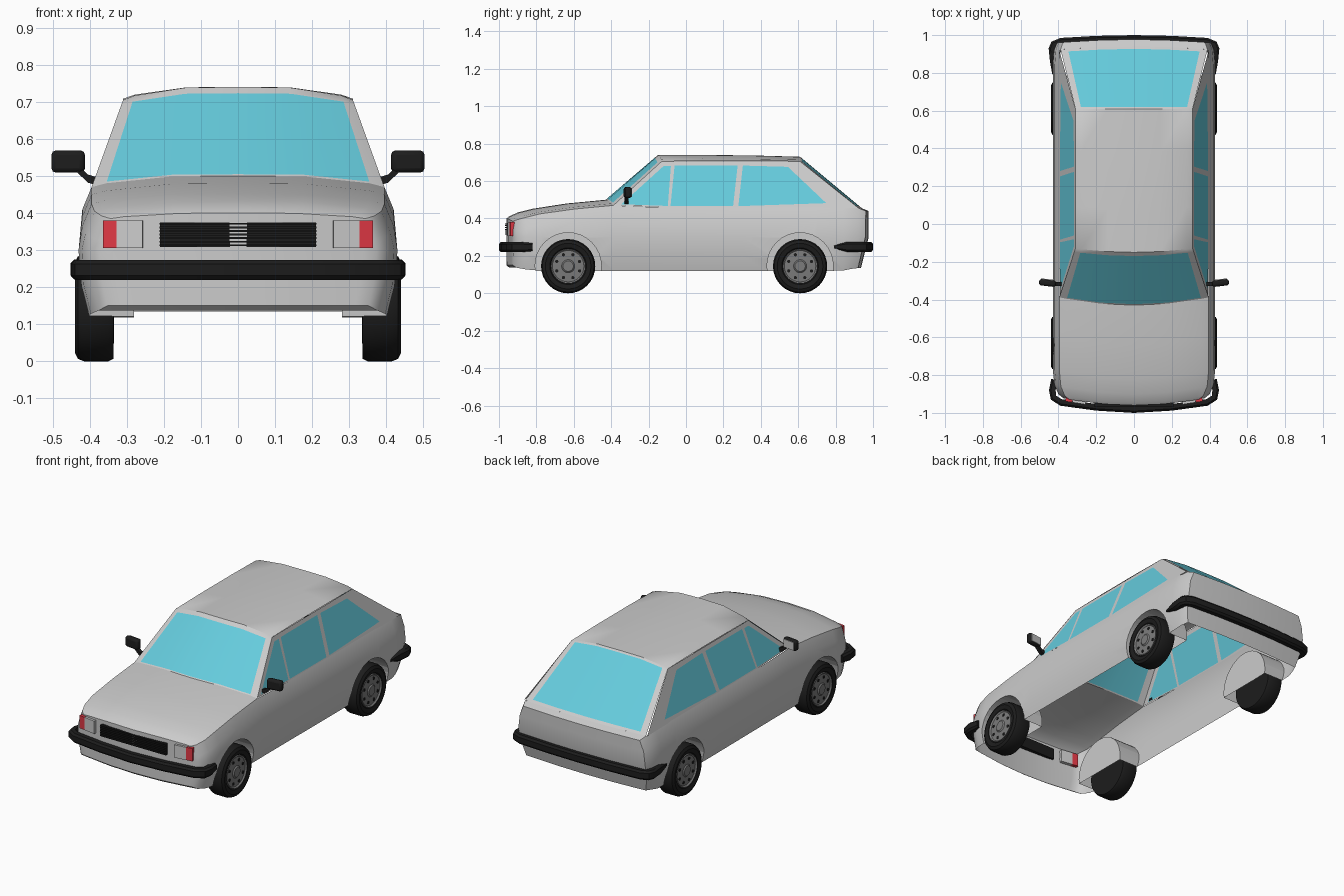
import bpy, bmesh, math
from mathutils import Vector, Matrix

if "Cube" in bpy.data.objects:
    bpy.data.objects.remove(bpy.data.objects["Cube"])

F = [-1, -.9, -.45, 0, .45, .9, 1]          # columns across the car


def mat(name, r, g, b):
    m = bpy.data.materials.new(name)
    m.diffuse_color = (r, g, b, 1)
    m.use_nodes = True
    m.node_tree.nodes["Principled BSDF"].inputs["Base Color"].default_value = m.diffuse_color
    return m


BLACK = mat("black_rubber", .012, .012, .012)
GLASS = mat("blue_glass", .13, .6, .72)
RED = mat("red_lamp", .75, .04, .06)
HUB = mat("hub_grey", .2, .2, .2)


def smooth(ob, angle=35):
    bpy.ops.object.select_all(action='DESELECT')
    ob.select_set(True)
    bpy.context.view_layer.objects.active = ob
    bpy.ops.object.shade_smooth_by_angle(angle=math.radians(angle))


def make(name, faces, material=None):
    """Object from a list of faces, each a list of points."""
    bm = bmesh.new()
    for f in faces:
        bm.faces.new([bm.verts.new(p) for p in f])
    bmesh.ops.remove_doubles(bm, verts=bm.verts, dist=.0004)
    bmesh.ops.dissolve_degenerate(bm, edges=bm.edges, dist=.0002)
    bmesh.ops.recalc_face_normals(bm, faces=bm.faces)
    me = bpy.data.meshes.new(name)
    bm.to_mesh(me)
    bm.free()
    ob = bpy.data.objects.new(name, me)
    bpy.context.collection.objects.link(ob)
    if material:
        me.materials.append(material)
    smooth(ob)
    return ob


def loft(rings, caps=True):
    n = len(rings[0])
    out = [[a[i], a[(i + 1) % n], b[(i + 1) % n], b[i]]
           for a, b in zip(rings, rings[1:]) for i in range(n)]
    return out + ([rings[0], rings[-1]] if caps else [])


def box(name, loc, size, material=None, rot=0, bevel=0):
    bpy.ops.mesh.primitive_cube_add(size=1, location=loc, rotation=(0, 0, rot))
    ob = bpy.context.object
    ob.name = name
    ob.scale = size
    bpy.ops.object.transform_apply(location=False, rotation=False, scale=True)
    if material:
        ob.data.materials.append(material)
    if bevel:
        m = ob.modifiers.new("round", 'BEVEL')
        m.width, m.segments = bevel, 2
        smooth(ob)
    return ob


# Lower body: stations (y, width factor, bottom z, shoulder z, centre top z)
STATIONS = [(-.96, .87, .15, .385, .40), (-.945, .93, .137, .392, .412), (-.90, .98, .128, .405, .432),
            (-.82, 1, .12, .425, .452), (-.64, 1, .12, .45, .48), (-.43, 1, .12, .47, .50),
            (-.2, 1, .12, .462, .462), (.3, 1, .118, .46, .46), (.70, 1, .118, .46, .46),
            (.86, 1, .122, .458, .458), (.94, .985, .13, .455, .455), (.977, .95, .135, .44, .44)]


def body_pt(s, r, f):
    y, k, zb, zs, zt = s
    x = (.405, .425, .43, .42, .395)[r] * k * f
    z = (zb, zb + .08, .30, zs - .06, zs + (zt - zs) * (1 - f ** 4))[r]
    bow = .05 if y < -.4 else (-.02 if y > .85 else 0)
    y += bow * (x / .43) ** 2
    if s[0] > .9:
        y -= .25 * max(0, .3 - z)
    return Vector((x, y, z))


def station_ring(s):
    return ([body_pt(s, 0, f) for f in F] + [body_pt(s, r, 1) for r in (1, 2, 3)] +
            [body_pt(s, 4, f) for f in F[::-1]] + [body_pt(s, r, -1) for r in (3, 2, 1)])


faces = loft([station_ring(s) for s in STATIONS], caps=False)
for s in (STATIONS[0], STATIONS[-1]):
    faces += [[body_pt(s, r, a), body_pt(s, r, b), body_pt(s, r + 1, b), body_pt(s, r + 1, a)]
              for r in range(4) for a, b in zip(F, F[1:])]
body = make("lower_body", faces)

# Wheel wells cut from the solid, then floor and cabin deck opened
AXLES = (-.63, .61)
for y in AXLES:
    for sx in (1, -1):
        bpy.ops.mesh.primitive_cylinder_add(vertices=32, radius=.177, depth=.24,
                                            location=(sx * .4, y, .147), rotation=(0, math.pi / 2, 0))
        cut = bpy.context.object
        cut.hide_render = True
        m = body.modifiers.new("well", 'BOOLEAN')
        m.operation, m.solver, m.object = 'DIFFERENCE', 'EXACT', cut
        bpy.context.view_layer.objects.active = body
        bpy.ops.object.modifier_apply(modifier=m.name)
        bpy.data.objects.remove(cut)
bm = bmesh.new()
bm.from_mesh(body.data)
drop = []
for f in bm.faces:
    c = f.calc_center_median()
    if (f.normal.z < -.9 and c.z < .16) or (f.normal.z > .8 and c.z > .42 and -.40 < c.y < .92):
        drop.append(f)
bmesh.ops.delete(bm, geom=drop, context='FACES')
bm.to_mesh(body.data)
bm.free()
smooth(body)


# Cabin: ruled panels between cross-car edge lines
def cowl(f): return Vector((.395 * f, -.43 + .042 * f * f, .50 - .03 * f ** 4))
def roof_front(f): return Vector((.31 * f, -.15 + .02 * f * f, .74 - .035 * f ** 4))
def roof_rear(f): return Vector((.31 * f, .61, .73 - .025 * f ** 4))
def tail(f): return Vector((.389 * f, .94 - .0165 * f * f, .455))


def panel(lo, hi, vs, crown=0):
    """Returns (frame faces, inner faces) of a panel between two edge lines."""
    def p(f, v):
        return lo(f).lerp(hi(f), v) + Vector((0, 0, crown * 4 * v * (1 - v)))
    rim, inner = [], []
    for i in range(len(vs) - 1):
        for j in range(len(F) - 1):
            q = [p(F[j], vs[i]), p(F[j + 1], vs[i]), p(F[j + 1], vs[i + 1]), p(F[j], vs[i + 1])]
            (inner if i == 1 and 0 < j < 5 else rim).append(q)
    return rim, inner


frame, windscreen = panel(cowl, roof_front, (0, .02, .93, 1))
rear_frame, rear_glass = panel(tail, roof_rear, (0, .04, .97, 1))
roof_rim, roof_mid = panel(roof_front, roof_rear, (0, .3, .7, 1), .004)
frame += rear_frame + roof_rim + roof_mid

# Side windows: (outer cell, glass outline) as y, z
CELLS = [([(-.388, .47), (-.09, .461), (-.07, .705), (-.13, .705)],
          [(-.345, .476), (-.097, .467), (-.081, .68), (-.12, .68)]),
         ([(-.09, .461), (.265, .46), (.29, .705), (-.07, .705)],
          [(-.083, .467), (.252, .466), (.276, .683), (-.061, .682)]),
         ([(.265, .46), (.9235, .455), (.61, .705), (.29, .705)],
          [(.28, .466), (.75, .482), (.545, .676), (.304, .683)])]
side_glass = []
for sx in (1, -1):
    def side(yz): return Vector((sx * (.395 - (yz[1] - .46) * .347), yz[0], yz[1]))
    for outer, inner in CELLS:
        o, g = [side(p) for p in outer], [side(p) for p in inner]
        frame += [[o[i], o[(i + 1) % 4], g[(i + 1) % 4], g[i]] for i in range(4)]
        side_glass.append(g)
make("cabin_frame", frame)
make("windscreen", windscreen, GLASS)
make("rear_window", rear_glass, GLASS)
make("side_windows", side_glass, GLASS)


# Bumpers: rounded section swept round half a plan path and mirrored
def bumper(name, half, z, end):
    path = [Vector(p) for p in half] + [Vector((-x, y)) for x, y in half[-2::-1]]
    sec = [(-.035, -.027), (-.01, -.027), (0, -.016), (0, .016), (-.01, .027), (-.035, .027)]
    rings = []
    for i, p in enumerate(path):
        t = (path[min(i + 1, len(path) - 1)] - path[max(i - 1, 0)]).normalized()
        n = Vector((-t.y, t.x))
        if n.dot(p) < 0:
            n = -n
        k = end if i in (0, len(path) - 1) else 1
        rings.append([(p.x + n.x * a, p.y + n.y * a, z + b * k) for a, b in sec])
    make(name, loft(rings), BLACK)


bumper("front_bumper", [(.438, -.82), (.45, -.88), (.44, -.93), (.39, -.962), (.2, -.988), (0, -1)], .247, .8)
bumper("rear_bumper", [(.432, .79), (.445, .86), (.452, .93), (.437, .965), (.39, .985), (.2, .996), (0, 1)], .248, .3)

# Grille with slats, and lamp clusters
box("grille", (0, -.948, .342), (.42, .022, .066), BLACK)
for i in range(7):
    box("grille_slat", (0, -.96, .313 + i * .0097), (.424, .014, .005), BLACK)
for sx in (1, -1):
    box("headlamp", (sx * .29, -.933, .343), (.07, .034, .074), None, sx * .16)
    box("indicator", (sx * .343, -.925, .343), (.036, .034, .074), RED, sx * .16)


# Wheels: lathed tyre and hub disc with a ring of dark holes
def lathe(name, prof, sx, y, material):
    n = 32
    rings = [[(sx * x, y + r * math.cos(a), .145 + r * math.sin(a))
              for a in (2 * math.pi * i / n for i in range(n))] for r, x in prof]
    make(name, loft(rings), material)


for y in AXLES:
    for sx in (1, -1):
        lathe("tyre", [(.09, .424), (.098, .434), (.122, .44), (.138, .432), (.145, .415),
                       (.145, .35), (.138, .336), (.09, .335)], sx, y, BLACK)
        lathe("hub", [(.094, .42), (.091, .434), (.084, .428), (.035, .431), (.028, .437), (.008, .437)], sx, y, HUB)
        for i in range(8):
            a = math.pi * (i + .5) / 4
            bpy.ops.mesh.primitive_cylinder_add(
                vertices=8, radius=.009, depth=.006, rotation=(0, math.pi / 2, 0),
                location=(sx * .429, y + .066 * math.cos(a), .145 + .066 * math.sin(a)))
            bpy.context.object.name = "hub_hole"
            bpy.context.object.data.materials.append(BLACK)

# Door mirrors: head, reflector plate and stalk
for sx in (1, -1):
    box("mirror_head", (sx * .458, -.312, .539), (.09, .034, .06), BLACK, sx * .12, .012)
    box("mirror_plate", (sx * .456, -.294, .539), (.074, .004, .046), None, sx * .12)
    d = .011
    make("mirror_stalk", loft([[(sx * x, -.318 + u * d, z + v * d) for u, v in ((-1, -1), (1, -1), (1, 1), (-1, 1))]
                               for x, z in ((.385, .487), (.405, .493), (.435, .522))]), BLACK)
